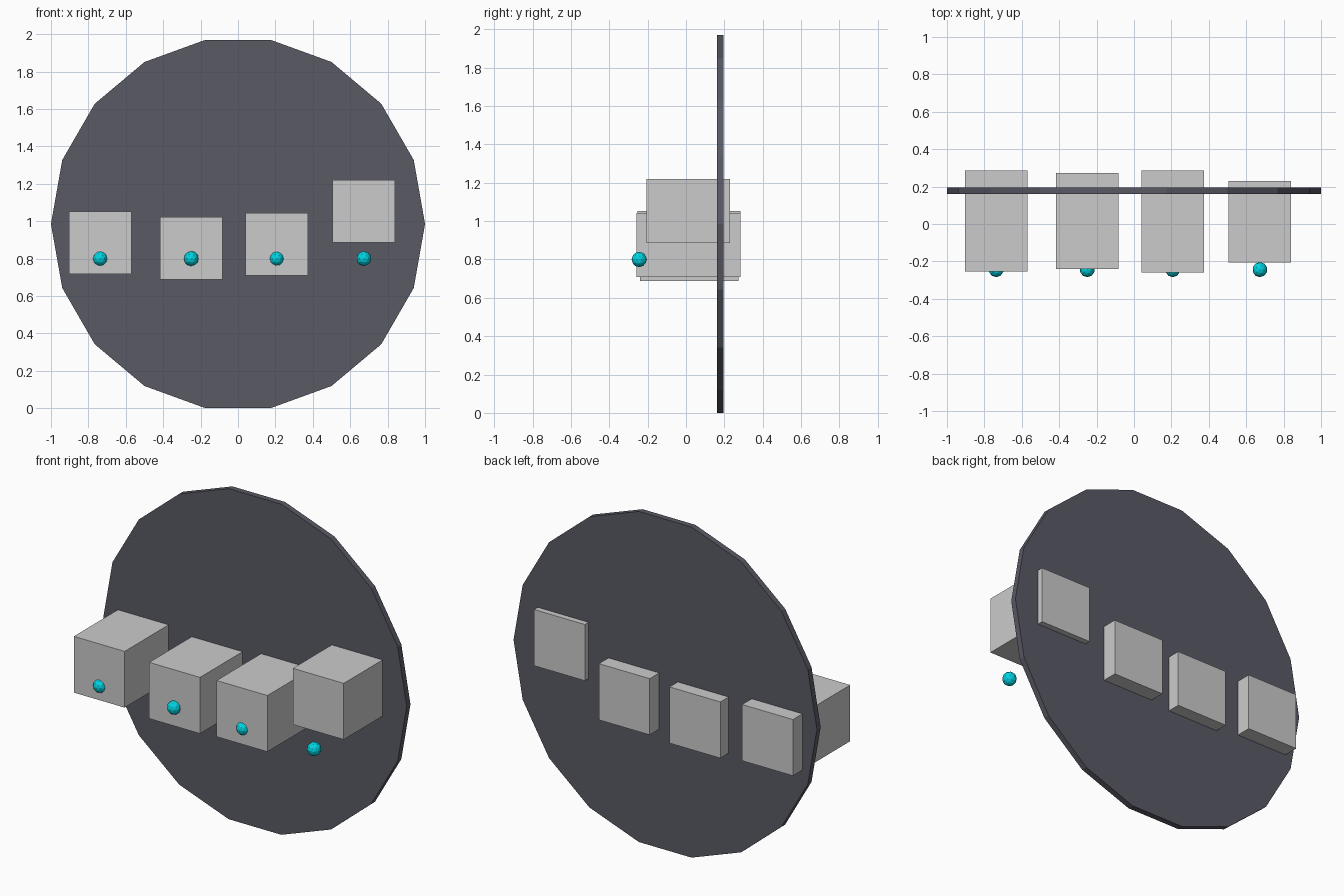
import bpy
from math import radians

if "Cube" in bpy.data.objects:
    bpy.data.objects.remove(bpy.data.objects["Cube"])


def colour(name, rgb):
    m = bpy.data.materials.new(name)
    m.diffuse_color = (*rgb, 1)
    m.use_nodes = True
    m.node_tree.nodes["Principled BSDF"].inputs["Base Color"].default_value = m.diffuse_color
    return m


dark = colour("dark_slate", (0.10, 0.10, 0.13))
cyan = colour("cyan", (0.0, 0.65, 0.75))

# Upright 18-sided backing disc
bpy.ops.mesh.primitive_cylinder_add(vertices=18, radius=1, depth=0.035,
                                    location=(0, 0.178, 0.985),
                                    rotation=(radians(90), 0, radians(0)))
disc = bpy.context.object
disc.name = "backing_disc"
# A vertex lies on the x axis: the default starts on the local y axis
disc.rotation_euler = (radians(90), radians(90), 0)
disc.data.materials.append(dark)


# Blocks passing through the disc: x centre, y min, y max, z centre
blocks = [(-0.737, -0.254, 0.285, 0.885),
          (-0.25, -0.24, 0.273, 0.855),
          (0.207, -0.258, 0.285, 0.876),
          (0.673, -0.205, 0.23, 1.053)]
for i, (x, y0, y1, z) in enumerate(blocks, 1):
    bpy.ops.mesh.primitive_cube_add(size=1, location=(x, (y0 + y1) / 2, z))
    block = bpy.context.object
    block.name = f"block_{i}"
    block.scale = (0.335, y1 - y0, 0.335)

    # Small faceted bead in front of each block
    bpy.ops.mesh.primitive_ico_sphere_add(subdivisions=2, radius=0.04,
                                          location=(x, -0.244, 0.8))
    bead = bpy.context.object
    bead.name = f"bead_{i}"
    bead.data.materials.append(cyan)
